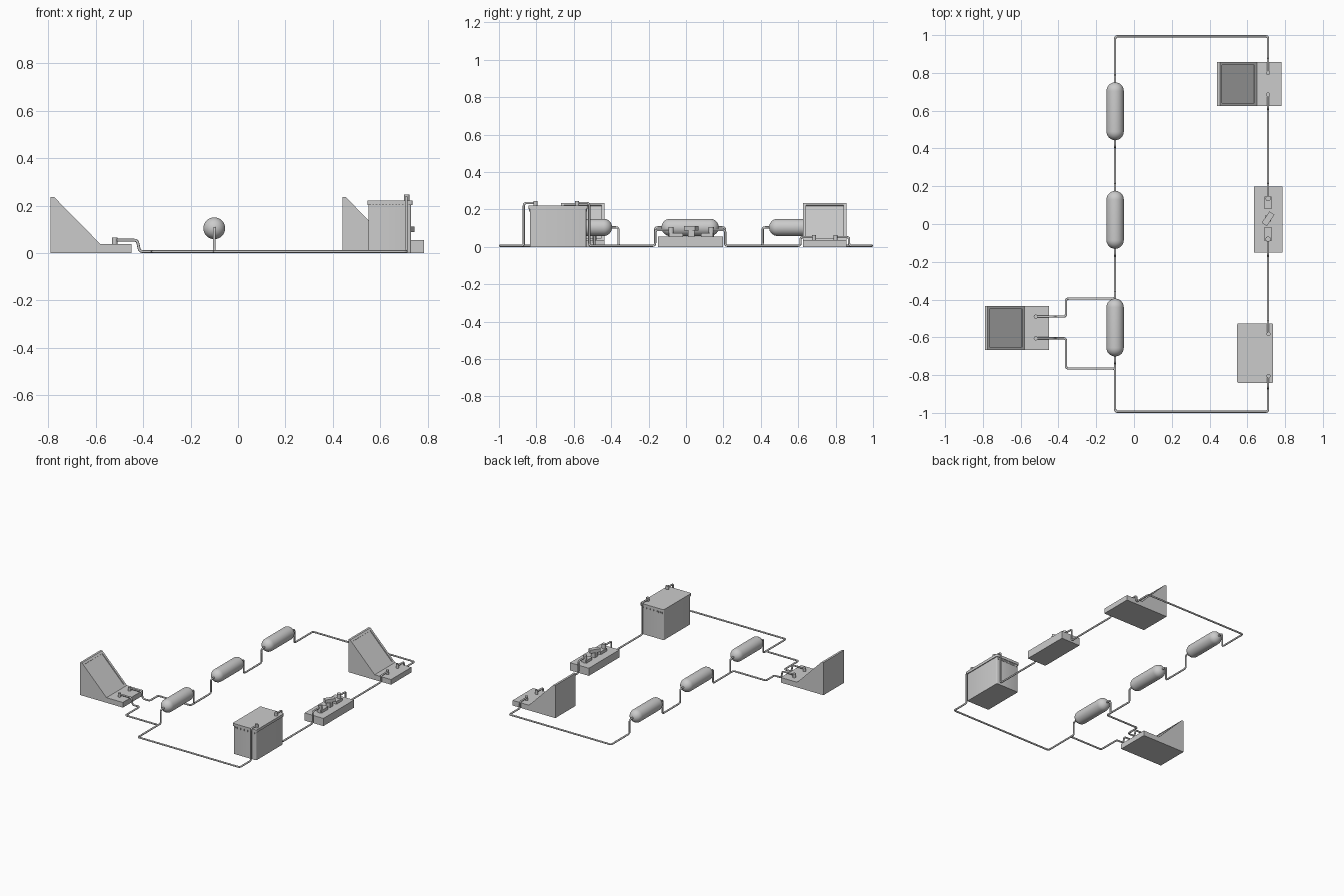
import bpy, bmesh, math
from mathutils import Vector, Matrix

if "Cube" in bpy.data.objects:
    bpy.data.objects.remove(bpy.data.objects["Cube"])

WZ = 0.006   # wire centre height when lying on the ground
WR = 0.006   # wire radius


def finish(bm, name, smooth=False):
    bmesh.ops.recalc_face_normals(bm, faces=bm.faces)
    me = bpy.data.meshes.new(name)
    bm.to_mesh(me)
    bm.free()
    ob = bpy.data.objects.new(name, me)
    bpy.context.collection.objects.link(ob)
    if smooth:
        bpy.context.view_layer.objects.active = ob
        ob.select_set(True)
        bpy.ops.object.shade_smooth_by_angle(angle=math.radians(40))
        ob.select_set(False)
    return ob


def box(name, lo, hi, rot=0, bevel=0):
    lo, hi = Vector(lo), Vector(hi)
    bm = bmesh.new()
    bmesh.ops.create_cube(bm, size=1, matrix=Matrix.Translation((lo + hi) / 2)
                          @ Matrix.Rotation(rot, 4, 'Z')
                          @ Matrix.Diagonal((*(hi - lo), 1)))
    if bevel:
        edges = [e for e in bm.edges if abs(e.verts[0].co.z - e.verts[1].co.z) > 1e-4]
        bmesh.ops.bevel(bm, geom=edges, offset=bevel, segments=3, affect='EDGES', profile=0.5)
    return finish(bm, name, bevel > 0)


def post(name, x, y, z0, z1, r):
    bm = bmesh.new()
    bmesh.ops.create_cone(bm, cap_ends=True, segments=16, radius1=r, radius2=r, depth=z1 - z0,
                          matrix=Matrix.Translation((x, y, (z0 + z1) / 2)))
    return finish(bm, name, True)


def wire(name, pts, fillet=0.014):
    # rounded polyline swept with a circular section
    pts = [Vector(p) for p in pts]
    path = [pts[0]]
    for a, b, c in zip(pts, pts[1:], pts[2:]):
        f = min(fillet, (a - b).length * 0.45, (c - b).length * 0.45)
        p, q = b + (a - b).normalized() * f, b + (c - b).normalized() * f
        for i in range(6):
            t = i / 5
            path.append(p * (1 - t) ** 2 + b * 2 * t * (1 - t) + q * t * t)
    path.append(pts[-1])
    cu = bpy.data.curves.new(name, 'CURVE')
    cu.dimensions = '3D'
    cu.bevel_depth = WR
    cu.bevel_resolution = 2
    cu.use_fill_caps = True
    sp = cu.splines.new('POLY')
    sp.points.add(len(path) - 1)
    for s, p in zip(sp.points, path):
        s.co = (*p, 1)
    ob = bpy.data.objects.new(name, cu)
    bpy.context.collection.objects.link(ob)


# Capsule resistors along the left wire
RX, RZ, RR, HALF, LEG = -0.10, 0.104, 0.046, 0.153, 0.187
centres = (0.597, 0.022, -0.548)
for i, cy in enumerate(centres):
    bm = bmesh.new()
    bmesh.ops.create_uvsphere(bm, u_segments=32, v_segments=16, radius=RR)
    equator = [e for e in bm.edges if all(abs(v.co.z) < 1e-5 for v in e.verts)]
    bmesh.ops.split_edges(bm, edges=equator)
    for f in bm.faces:
        f.tag = f.calc_center_median().z > 0
    top = {v for f in bm.faces if f.tag for v in f.verts}
    for v in bm.verts:
        v.co.z += (HALF - RR) * (1 if v in top else -1)
    rims = [e for e in bm.edges if e.is_boundary]
    bmesh.ops.bridge_loops(bm, edges=rims)
    bmesh.ops.transform(bm, verts=bm.verts, matrix=Matrix.Translation((RX, cy, RZ))
                        @ Matrix.Rotation(math.pi / 2, 4, 'X'))
    finish(bm, f"resistor_{i + 1}", True)


# Wedge-shaped meters with a recessed dial and two terminals
def meter(name, x0, y0, posts):
    y1 = y0 + 0.232
    prof = [(0, 0), (0.34, 0), (0.34, 0.037), (0.21, 0.037), (0.015, 0.235), (0, 0.235)]
    bm = bmesh.new()
    face = bm.faces.new([bm.verts.new((x0 + x, y0, z)) for x, z in prof])
    ext = bmesh.ops.extrude_face_region(bm, geom=[face])['geom']
    bmesh.ops.translate(bm, vec=(0, y1 - y0, 0),
                        verts=[g for g in ext if isinstance(g, bmesh.types.BMVert)])
    bmesh.ops.recalc_face_normals(bm, faces=bm.faces)
    slope = [f for f in bm.faces if f.normal.x > 0.3 and f.normal.z > 0.3]
    bmesh.ops.inset_region(bm, faces=slope, thickness=0.022)
    bmesh.ops.inset_region(bm, faces=slope, thickness=0.0005, depth=-0.006)
    finish(bm, name + "_case")
    for i, (x, y) in enumerate(posts):
        post(f"{name}_terminal_{i + 1}", x, y, 0.035, 0.064, 0.011)


meter("voltage_meter", -0.79, -0.667, [(-0.52, -0.49), (-0.52, -0.605)])
meter("current_meter", 0.44, 0.626, [(0.71, 0.80), (0.71, 0.685)])

# Battery: body, overhanging lid, ribs under the lid, terminals
box("battery_body", (0.55, -0.835, 0), (0.73, -0.533, 0.205), bevel=0.006)
box("battery_lid", (0.546, -0.842, 0.203), (0.736, -0.526, 0.222), bevel=0.008)
for i in range(12):
    x = 0.56 + i * 0.0138
    for side, y in (("front", -0.839), ("back", -0.533)):
        box(f"battery_rib_{side}_{i + 1}", (x, y, 0.188), (x + 0.007, y + 0.004, 0.204))
for i, y in enumerate((-0.805, -0.582)):
    post(f"battery_terminal_{i + 1}", 0.712, y, 0.22, 0.246, 0.011)

# Switch: base, two clamps with posts, turned blade on a pivot
SX = 0.71
box("switch_base", (0.635, -0.15, 0), (0.785, 0.198, 0.055))
for i, (ya, yb, yp) in enumerate(((-0.09, -0.015, -0.08), (0.08, 0.145, 0.135))):
    box(f"switch_clamp_{i + 1}", (SX - 0.019, ya, 0.055), (SX + 0.019, yb, 0.075))
    post(f"switch_post_{i + 1}", SX, yp, 0.055, 0.106, 0.014)
box("switch_pivot", (SX - 0.016, 0.012, 0.055), (SX + 0.016, 0.045, 0.09))
box("switch_blade", (SX - 0.016, -0.008, 0.088), (SX + 0.016, 0.064, 0.112), rot=-0.6)

# Main circuit wires
E = 0.994
top_leg, low_leg = centres[0] + LEG, centres[2] - LEG
wire("wire_meter_to_resistor", [(SX, 0.80, 0.052), (SX, 0.872, 0.052), (SX, 0.872, WZ), (SX, E, WZ),
     (RX, E, WZ), (RX, top_leg, WZ), (RX, top_leg, RZ), (RX, centres[0] + 0.14, RZ)])
for i, (a, b) in enumerate(zip(centres, centres[1:])):
    wire(f"wire_between_resistors_{i + 1}",
         [(RX, a - 0.14, RZ), (RX, a - LEG, RZ), (RX, a - LEG, WZ),
          (RX, b + LEG, WZ), (RX, b + LEG, RZ), (RX, b + 0.14, RZ)])
wire("wire_resistor_to_battery", [(RX, centres[2] - 0.14, RZ), (RX, low_leg, RZ), (RX, low_leg, WZ),
     (RX, -E, WZ), (SX, -E, WZ), (SX, -0.867, WZ), (SX, -0.867, 0.234), (SX, -0.805, 0.234)])
wire("wire_battery_to_switch", [(SX, -0.582, 0.234), (SX, -0.517, 0.234), (SX, -0.517, WZ),
     (SX, -0.165, WZ), (SX, -0.165, 0.09), (SX, -0.08, 0.09)])
wire("wire_switch_to_meter", [(SX, 0.135, 0.09), (SX, 0.21, 0.09), (SX, 0.21, WZ),
     (SX, 0.612, WZ), (SX, 0.612, 0.052), (SX, 0.685, 0.052)])

# Voltage meter leads, joining either side of the lowest resistor
for name, yp, yj, ye in (("back", -0.49, -0.395, -0.355), ("front", -0.605, -0.765, -0.80)):
    wire(f"meter_lead_{name}", [(-0.52, yp, 0.054), (-0.425, yp, 0.054), (-0.415, yp, WZ),
         (-0.36, yp, WZ), (-0.36, yj, WZ), (RX, yj, WZ), (RX, ye, WZ)])
